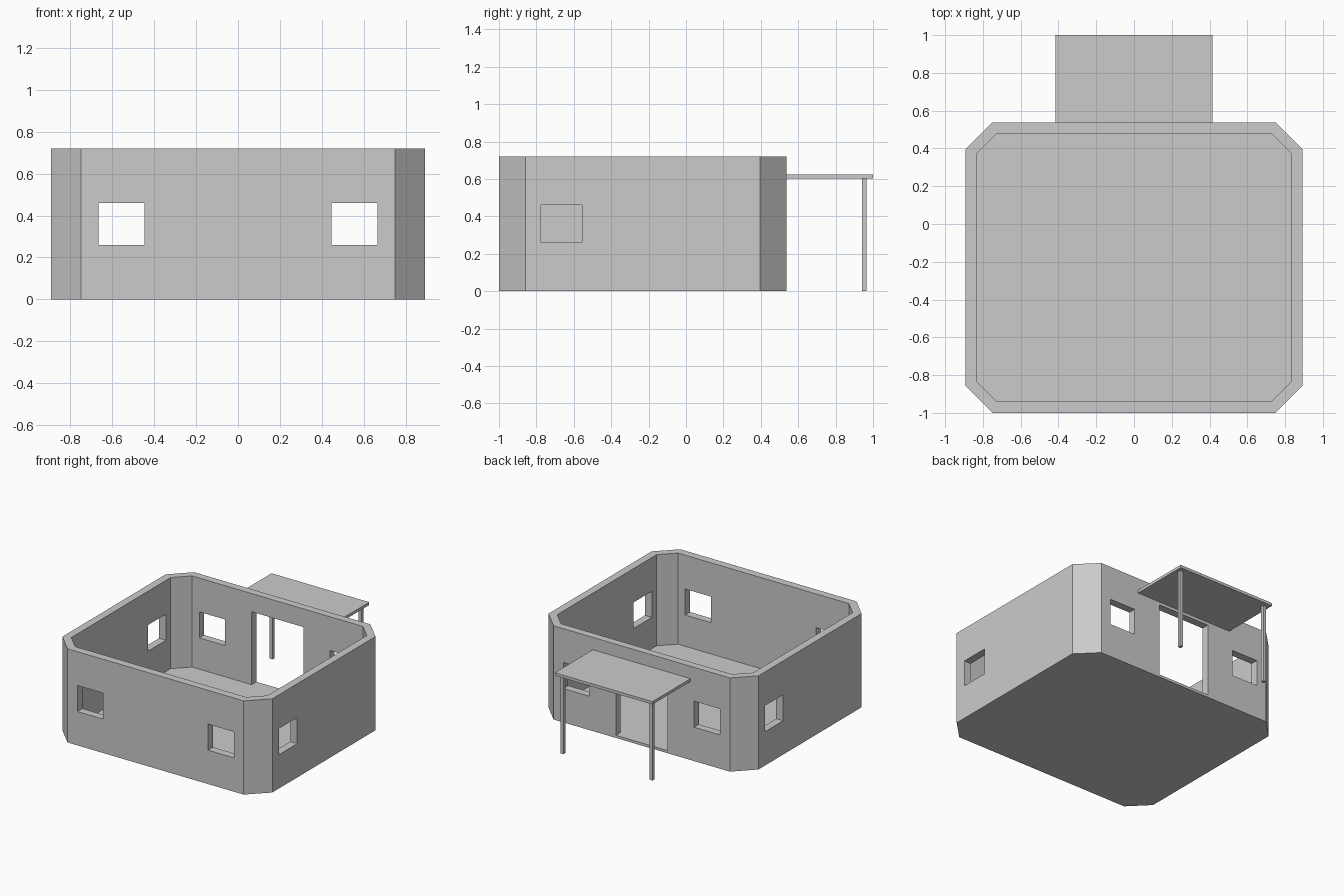
import bpy, bmesh
from mathutils import Matrix

if "Cube" in bpy.data.objects:
    bpy.data.objects.remove(bpy.data.objects["Cube"])

grey = bpy.data.materials.new("plain_grey")
grey.diffuse_color = (0.6, 0.6, 0.6, 1)
grey.use_nodes = True
grey.node_tree.nodes["Principled BSDF"].inputs["Base Color"].default_value = grey.diffuse_color


def make_object(name, bm):
    bmesh.ops.recalc_face_normals(bm, faces=bm.faces)
    mesh = bpy.data.meshes.new(name)
    bm.to_mesh(mesh)
    bm.free()
    mesh.materials.append(grey)
    ob = bpy.data.objects.new(name, mesh)
    bpy.context.collection.objects.link(ob)
    return ob


def add_box(bm, x0, x1, y0, y1, z0, z1):
    centre = Matrix.Translation(((x0 + x1) / 2, (y0 + y1) / 2, (z0 + z1) / 2))
    size = Matrix.Diagonal((x1 - x0, y1 - y0, z1 - z0, 1))
    bmesh.ops.create_cube(bm, size=1, matrix=centre @ size)


def box(name, *bounds):
    bm = bmesh.new()
    add_box(bm, *bounds)
    return make_object(name, bm)


def chamfered_prism(name, hx, y0, y1, cut, z0, z1):
    """Rectangle with cut corners, extruded upwards."""
    outline = [(-hx + cut, y0), (hx - cut, y0), (hx, y0 + cut), (hx, y1 - cut),
               (hx - cut, y1), (-hx + cut, y1), (-hx, y1 - cut), (-hx, y0 + cut)]
    bm = bmesh.new()
    face = bm.faces.new([bm.verts.new((x, y, z0)) for x, y in outline])
    top = bmesh.ops.extrude_face_region(bm, geom=[face])["geom"]
    bmesh.ops.translate(bm, vec=(0, 0, z1 - z0),
                        verts=[v for v in top if isinstance(v, bmesh.types.BMVert)])
    return make_object(name, bm)


FLOOR, HEIGHT = 0.02, 0.72
WIN_Z = (0.26, 0.46)

# House shell with floor
house = chamfered_prism("house_walls_and_floor", 0.892, -1.0, 0.538, 0.143, 0, HEIGHT)
room = chamfered_prism("room_cutter", 0.833, -0.94, 0.48, 0.107, FLOOR, 1.0)

# Window and door openings
bm = bmesh.new()
for y0, y1 in ((-1.1, -0.85), (0.4, 0.65)):
    for x in (-0.555, 0.555):
        add_box(bm, x - 0.11, x + 0.11, y0, y1, *WIN_Z)
add_box(bm, 0.75, 1.0, -0.775, -0.555, *WIN_Z)   # right wall, near the front
add_box(bm, -1.0, -0.75, 0.095, 0.315, *WIN_Z)   # left wall, near the back
add_box(bm, -0.22, 0.22, 0.4, 0.65, FLOOR, 0.58)  # back doorway
openings = make_object("openings_cutter", bm)

for cutter in (room, openings):
    mod = house.modifiers.new(cutter.name, 'BOOLEAN')
    mod.operation = 'DIFFERENCE'
    mod.solver = 'EXACT'
    mod.object = cutter
    cutter.hide_render = True
    cutter.display_type = 'WIRE'

# Porch canopy and posts
box("porch_roof", -0.415, 0.415, 0.538, 1.0, 0.603, 0.625)
for side, x in (("left", -0.378), ("right", 0.378)):
    box(f"porch_post_{side}", x - 0.013, x + 0.013, 0.94, 0.966, 0, 0.603)
